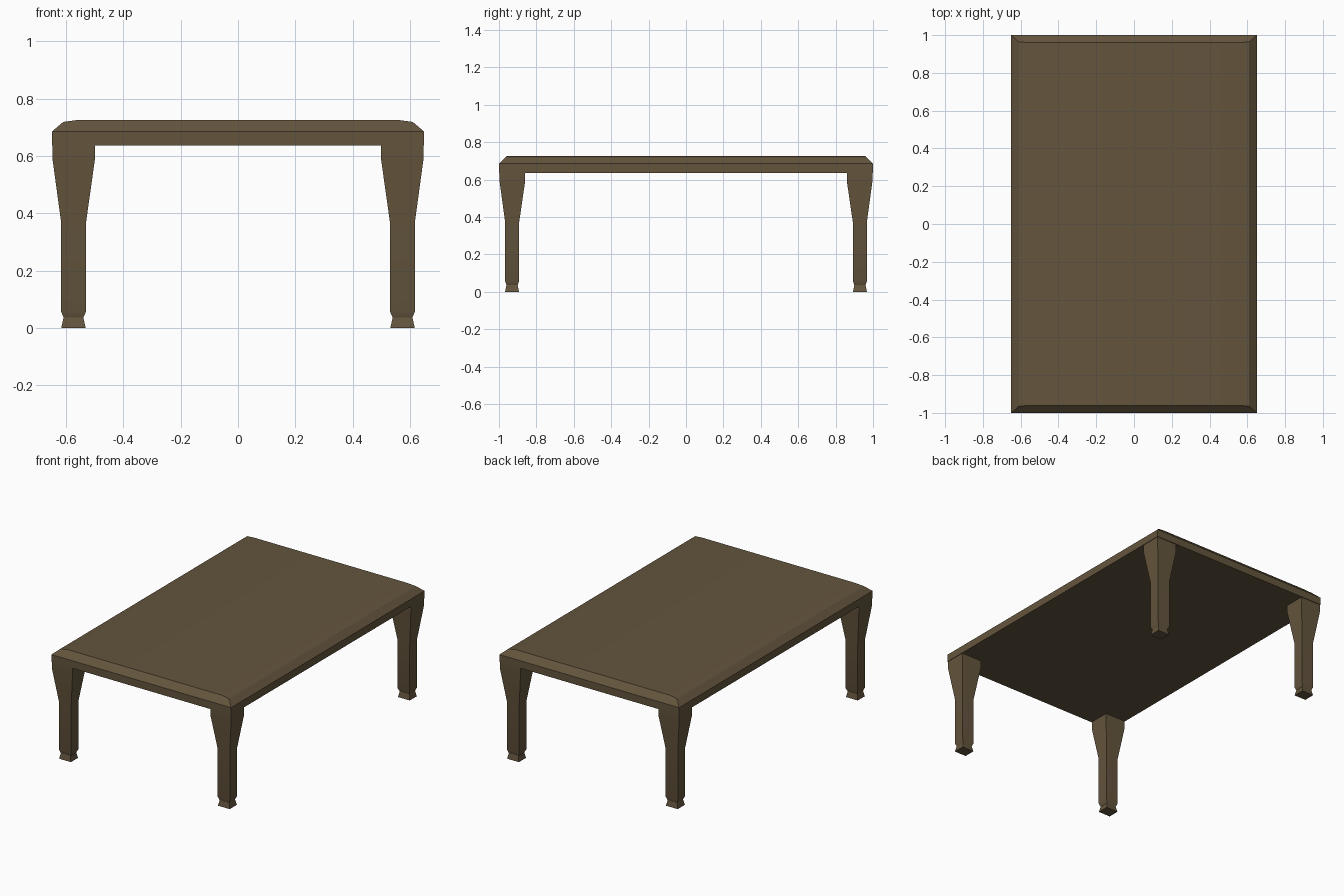
import bpy, bmesh, math

if "Cube" in bpy.data.objects:
    bpy.data.objects.remove(bpy.data.objects["Cube"])

wood = bpy.data.materials.new("brown_wood")
wood.diffuse_color = (0.127, 0.090, 0.047, 1)
wood.use_nodes = True
wood.node_tree.nodes["Principled BSDF"].inputs["Base Color"].default_value = wood.diffuse_color


def loft(name, sections):
    """Stack of rectangles (x0, x1, y0, y1, z), skinned and capped."""
    bm = bmesh.new()
    rings = [[bm.verts.new(p) for p in
              ((x0, y0, z), (x1, y0, z), (x1, y1, z), (x0, y1, z))]
             for x0, x1, y0, y1, z in sections]
    for a, b in zip(rings, rings[1:]):
        for i in range(4):
            j = (i + 1) % 4
            bm.faces.new((a[i], a[j], b[j], b[i]))
    bm.faces.new(rings[0][::-1])
    bm.faces.new(rings[-1])
    bmesh.ops.recalc_face_normals(bm, faces=bm.faces)
    mesh = bpy.data.meshes.new(name)
    bm.to_mesh(mesh)
    bm.free()
    mesh.materials.append(wood)
    obj = bpy.data.objects.new(name, mesh)
    bpy.context.collection.objects.link(obj)
    bpy.ops.object.select_all(action='DESELECT')
    obj.select_set(True)
    bpy.context.view_layer.objects.active = obj
    bpy.ops.object.shade_smooth_by_angle(angle=math.radians(25))
    return obj


# Tabletop: straight edge band, chamfer, then a shallow crown
loft("tabletop", [(-x, x, -y, y, z) for x, y, z in (
    (0.65, 1.0, 0.636), (0.65, 1.0, 0.685),
    (0.61, 0.965, 0.719), (0.557, 0.96, 0.726))])

# Legs: outer x, inner x, outer y, inner y, height, from foot to top
LEG = [(0.617, 0.532, 0.967, 0.893, 0.0),
       (0.609, 0.540, 0.960, 0.900, 0.036),
       (0.618, 0.530, 0.967, 0.892, 0.058),
       (0.618, 0.530, 0.967, 0.892, 0.372),
       (0.647, 0.500, 0.996, 0.861, 0.585),
       (0.647, 0.500, 0.996, 0.861, 0.636)]
for side, sx in (("left", -1), ("right", 1)):
    for end, sy in (("front", -1), ("back", 1)):
        loft(f"{end}_{side}_leg",
             [(sx * a, sx * b, sy * c, sy * d, z) for a, b, c, d, z in LEG])
